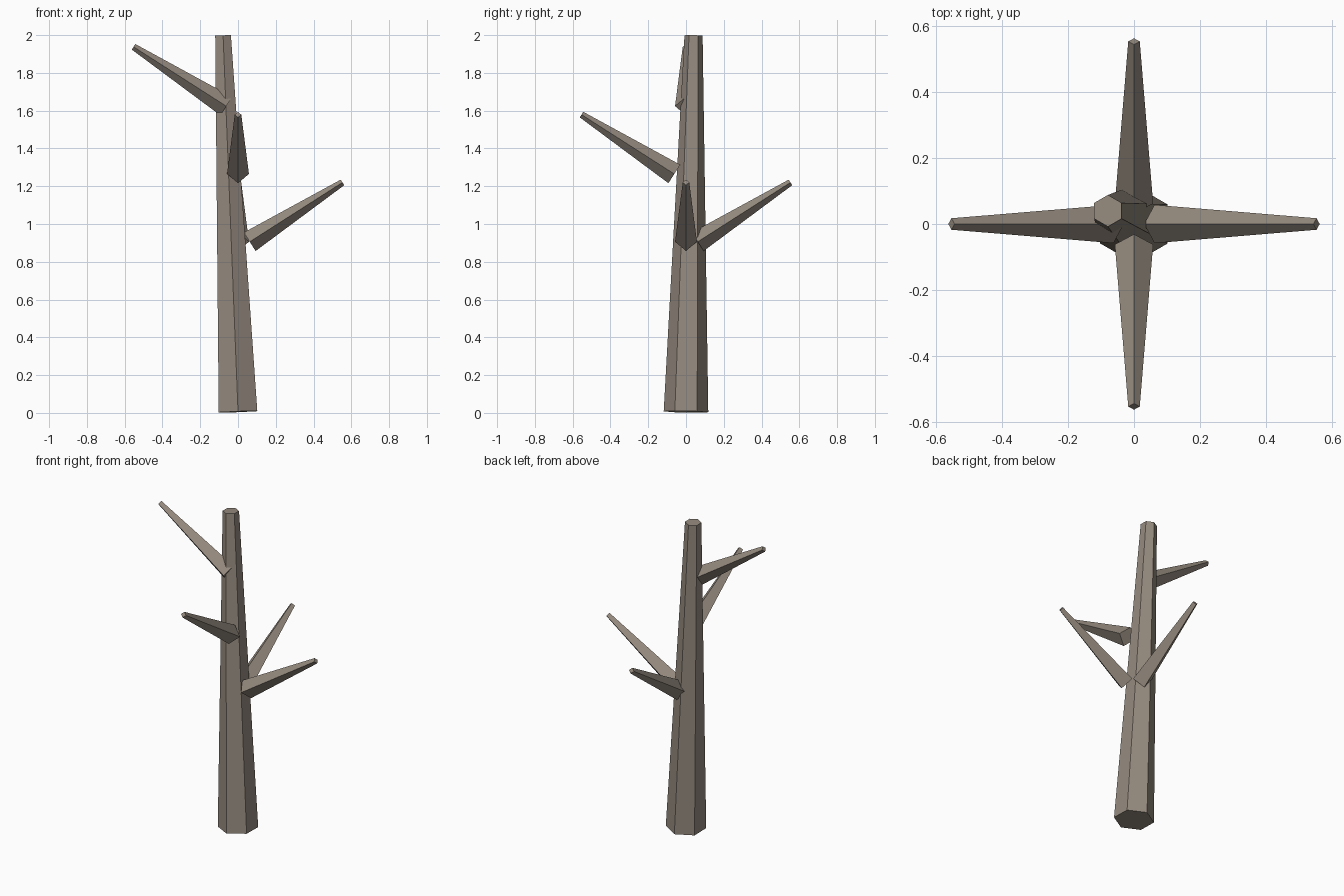
import bpy, bmesh, math
from mathutils import Vector, Matrix

if "Cube" in bpy.data.objects:
    bpy.data.objects.remove(bpy.data.objects["Cube"])

bark = bpy.data.materials.new("bark")
bark.diffuse_color = (0.30, 0.255, 0.21, 1)
bark.use_nodes = True
bark.node_tree.nodes["Principled BSDF"].inputs["Base Color"].default_value = bark.diffuse_color


def tapered_limb(name, start, end, r1, r2, sides, rot):
    """Flat-shaded capped cone running from start to end."""
    start, end = Vector(start), Vector(end)
    mat = Matrix.Translation((start + end) / 2) @ rot.to_4x4()
    bm = bmesh.new()
    bmesh.ops.create_cone(bm, cap_ends=True, segments=sides, radius1=r1,
                          radius2=r2, depth=(end - start).length, matrix=mat)
    mesh = bpy.data.meshes.new(name)
    bm.to_mesh(mesh)
    bm.free()
    mesh.materials.append(bark)
    obj = bpy.data.objects.new(name, mesh)
    bpy.context.collection.objects.link(obj)
    return obj


# Leaning six-sided trunk
base, top = Vector((0, 0, 0.006)), Vector((-0.079, 0.04, 1.998))
lean = Vector((0, 0, 1)).rotation_difference(top - base).to_matrix()
tapered_limb("trunk", base, top, 0.118, 0.048, 6, lean)

# Four-sided branches: name, heading in degrees, base height
branches = [("right_branch", 0, 0.906), ("back_branch", 90, 0.906),
            ("left_branch", 180, 1.624), ("front_branch", 270, 1.265)]
for name, heading, z in branches:
    a = math.radians(heading)
    out = Vector((math.cos(a), math.sin(a), 0))
    start = out * 0.062 + Vector((0, 0, z))
    end = out * 0.553 + Vector((0, 0, z + 0.314))
    axis = (end - start).normalized()
    side = Vector((0, 0, 1)).cross(out)
    rot = Matrix((side, axis.cross(side), axis)).transposed()
    tapered_limb(name, start, end, 0.058, 0.0174, 4, rot)
